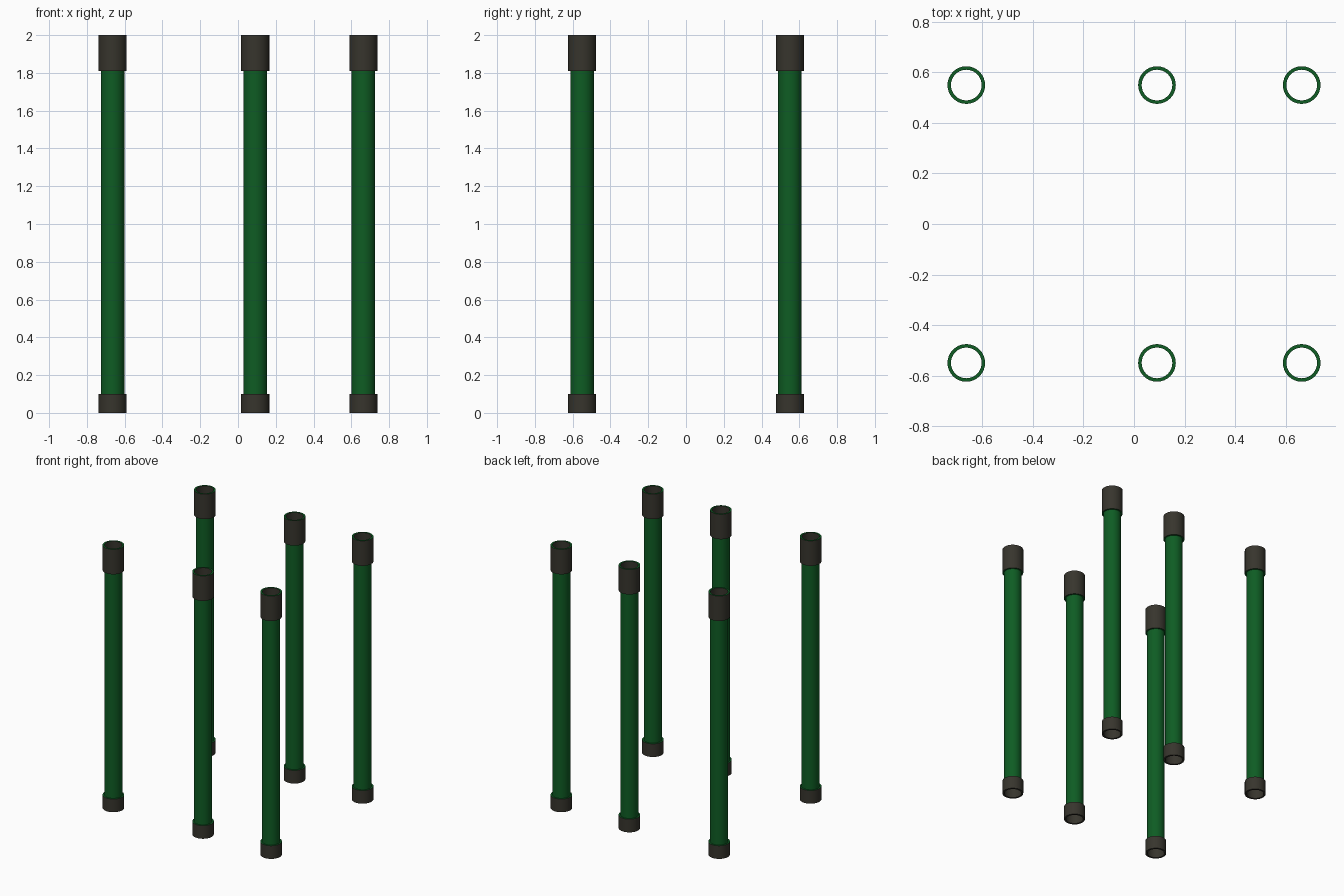
import bpy, bmesh, math

if "Cube" in bpy.data.objects:
    bpy.data.objects.remove(bpy.data.objects["Cube"])


def material(name, rgb):
    m = bpy.data.materials.new(name)
    m.diffuse_color = (*rgb, 1)
    m.use_nodes = True
    m.node_tree.nodes["Principled BSDF"].inputs["Base Color"].default_value = m.diffuse_color
    return m


GREEN = material("dark green", (0.0044, 0.107, 0.017))
BLACK = material("warm black", (0.038, 0.035, 0.026))

SIDES = 32
R_CAP, R_POLE, R_IN = 0.0745, 0.0625, 0.0608
Z_LOW, Z_HIGH, TOP = 0.1, 1.81, 2.0

# closed profile (radius, height): outer wall going up, bore going down
PROFILE = [(R_CAP, 0), (R_CAP, Z_LOW), (R_POLE, Z_LOW), (R_POLE, Z_HIGH),
           (R_CAP, Z_HIGH), (R_CAP, TOP), (R_IN, TOP), (R_IN, Z_HIGH),
           (R_IN, Z_LOW), (R_IN, 0)]
# colour of each profile segment: 0 green, 1 black
COLOURS = [1, 0, 0, 0, 1, 0, 1, 0, 1, 1]


def pole(name, x, y):
    bm = bmesh.new()
    rings = []
    for r, z in PROFILE:
        rings.append([bm.verts.new((r * math.cos(2 * math.pi * i / SIDES),
                                    r * math.sin(2 * math.pi * i / SIDES), z))
                      for i in range(SIDES)])
    for k, colour in enumerate(COLOURS):
        a, b = rings[k], rings[(k + 1) % len(rings)]
        for i in range(SIDES):
            j = (i + 1) % SIDES
            f = bm.faces.new((a[i], a[j], b[j], b[i]))
            f.material_index = colour
    bmesh.ops.recalc_face_normals(bm, faces=bm.faces)
    mesh = bpy.data.meshes.new(name)
    bm.to_mesh(mesh)
    bm.free()
    mesh.materials.append(GREEN)
    mesh.materials.append(BLACK)
    ob = bpy.data.objects.new(name, mesh)
    ob.location = (x, y, 0)
    bpy.context.collection.objects.link(ob)
    bpy.ops.object.select_all(action='DESELECT')
    ob.select_set(True)
    bpy.context.view_layer.objects.active = ob
    bpy.ops.object.shade_smooth_by_angle(angle=math.radians(35))


# two rows of three hollow poles
for row, y in (("front", -0.55), ("back", 0.55)):
    for col, x in (("left", -0.664), ("middle", 0.091), ("right", 0.664)):
        pole(f"{row}_{col}_pole", x, y)
